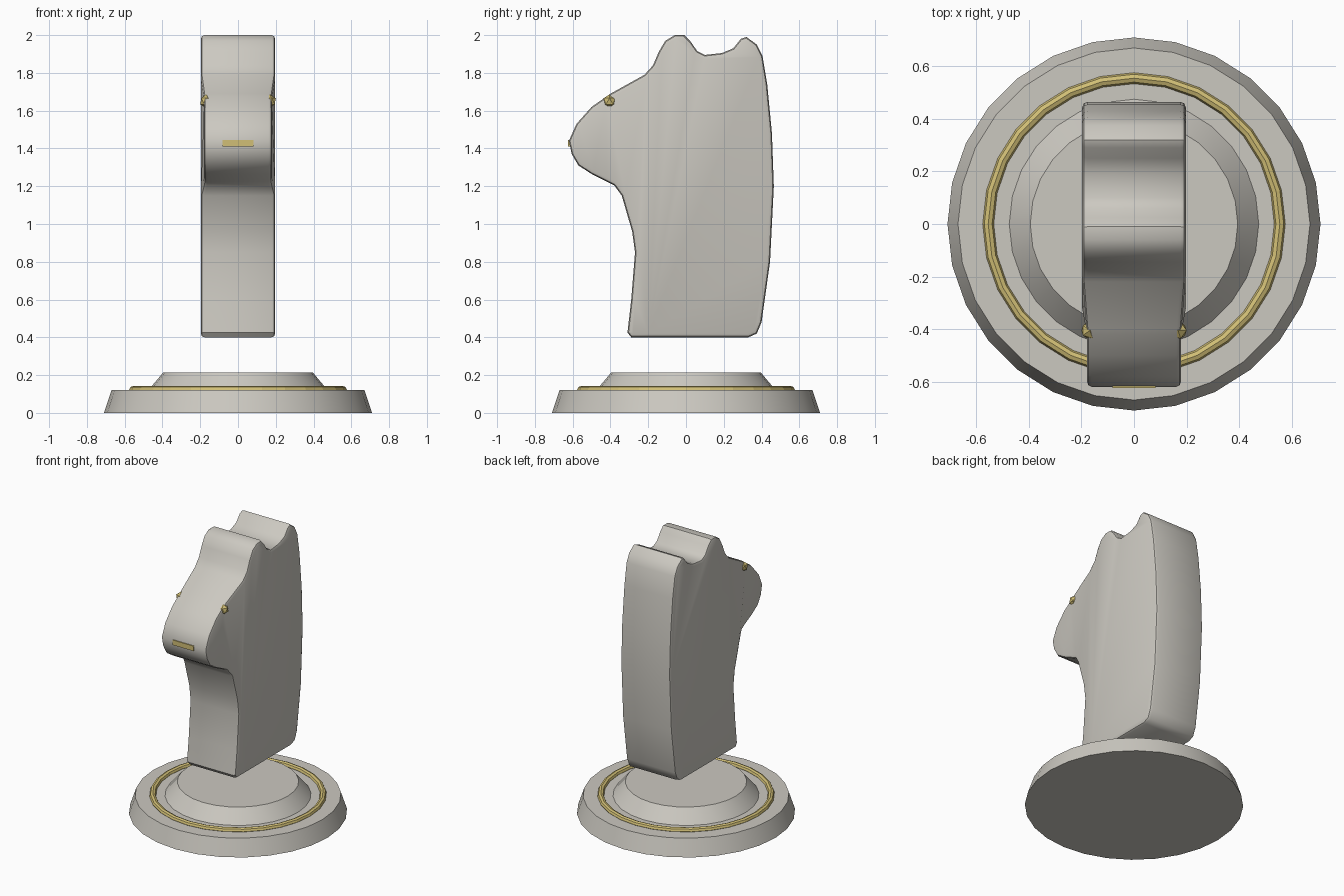
import bpy, bmesh, math
from mathutils import Matrix, Vector

cube = bpy.data.objects.get("Cube")
if cube:
    bpy.data.objects.remove(cube, do_unlink=True)


def material(name, rgb):
    m = bpy.data.materials.new(name)
    m.use_nodes = True
    m.diffuse_color = (*rgb, 1)
    m.node_tree.nodes["Principled BSDF"].inputs["Base Color"].default_value = (*rgb, 1)
    return m


stone = material("pale_stone", (0.6, 0.58, 0.53))
gold = material("gold", (0.64, 0.52, 0.18))


def finish(obj, name, mat, smooth=None):
    obj.name = name
    obj.data.materials.clear()
    obj.data.materials.append(mat)
    bpy.ops.object.select_all(action="DESELECT")
    obj.select_set(True)
    bpy.context.view_layer.objects.active = obj
    if smooth:
        bpy.ops.object.shade_smooth_by_angle(angle=math.radians(smooth))
    return obj


def disc(name, r_low, r_top, z_low, z_top):
    bpy.ops.mesh.primitive_cone_add(vertices=28, radius1=r_low, radius2=r_top,
                                    depth=z_top - z_low, location=(0, 0, (z_low + z_top) / 2))
    return finish(bpy.context.object, name, stone, 30)


# Stepped round base with a gold ring
disc("base_plinth", 0.71, 0.67, 0, 0.12)
disc("base_step", 0.475, 0.395, 0.12, 0.215)
bpy.ops.mesh.primitive_torus_add(major_radius=0.555, minor_radius=0.021, major_segments=28,
                                 minor_segments=8, location=(0, 0, 0.122))
finish(bpy.context.object, "base_ring", gold)

# Horse head: side profile (y, z) extruded across x
profile = [
    (-0.31, 0.425), (-0.29, 0.4), (0.33, 0.4), (0.375, 0.42), (0.4, 0.48), (0.445, 0.8),
    (0.465, 1.2), (0.455, 1.48), (0.43, 1.74), (0.405, 1.89), (0.375, 1.95), (0.32, 1.99),
    (0.29, 1.98), (0.25, 1.93), (0.19, 1.905), (0.1, 1.895), (0.06, 1.915), (0.025, 1.965),
    (-0.01, 2), (-0.06, 2), (-0.11, 1.97), (-0.145, 1.91), (-0.175, 1.84), (-0.22, 1.79),
    (-0.4, 1.69), (-0.5, 1.62), (-0.58, 1.53), (-0.62, 1.44), (-0.605, 1.37), (-0.57, 1.31),
    (-0.5, 1.265), (-0.38, 1.205), (-0.34, 1.15), (-0.285, 0.96), (-0.27, 0.85), (-0.29, 0.6),
]
HALF = 0.197
bm = bmesh.new()
side = bm.faces.new([bm.verts.new((-HALF, y, z)) for y, z in profile])
extruded = bmesh.ops.extrude_face_region(bm, geom=[side])["geom"]
bmesh.ops.translate(bm, vec=(2 * HALF, 0, 0),
                    verts=[v for v in extruded if isinstance(v, bmesh.types.BMVert)])
bmesh.ops.recalc_face_normals(bm, faces=bm.faces)
rims = [e for e in bm.edges if abs(e.verts[0].co.x - e.verts[1].co.x) < 0.01]
bmesh.ops.bevel(bm, geom=rims, offset=0.02, segments=2, profile=0.5, affect="EDGES")
# Narrow the muzzle slightly
for cut in (-0.2, -0.42):
    bmesh.ops.bisect_plane(bm, geom=bm.verts[:] + bm.edges[:] + bm.faces[:],
                           plane_co=(0, cut, 0), plane_no=(0, 1, 0))
for v in bm.verts:
    t = min(max((-0.2 - v.co.y) / 0.22, 0), 1)
    if v.co.z > 1.17:
        v.co.x *= 1 - 0.09 * t
mesh = bpy.data.meshes.new("horse_head")
bm.to_mesh(mesh)
bm.free()
head = bpy.data.objects.new("horse_head", mesh)
bpy.context.collection.objects.link(head)
finish(head, "horse_head", stone, 40)

# Faceted eyes on both sides
for name, sign in (("left_eye", 1), ("right_eye", -1)):
    bpy.ops.mesh.primitive_ico_sphere_add(subdivisions=1, radius=0.036,
                                          location=(sign * 0.168, -0.405, 1.65))
    finish(bpy.context.object, name, gold)

# Thin mouth bar on the muzzle tip
bpy.ops.mesh.primitive_cube_add(size=1, location=(0, -0.619, 1.428))
mouth = bpy.context.object
mouth.scale = (0.165, 0.009, 0.036)
finish(mouth, "mouth_bar", gold)
